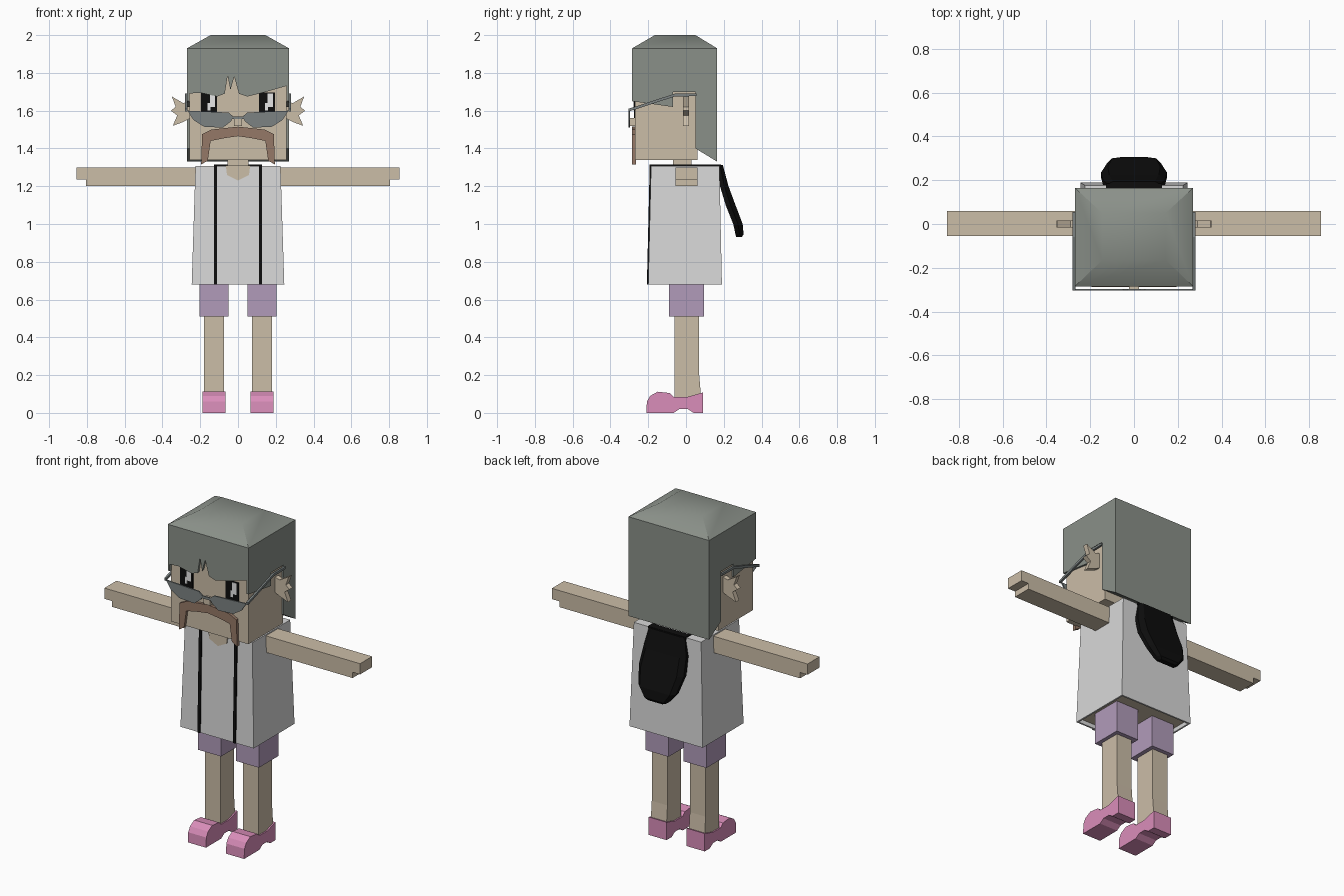
import bpy, bmesh, math
from mathutils import Vector

cube = bpy.data.objects.get("Cube")
if cube:
    bpy.data.objects.remove(cube, do_unlink=True)


def material(name, r, g, b):
    m = bpy.data.materials.new(name)
    m.use_nodes = True
    m.diffuse_color = (r, g, b, 1)
    m.node_tree.nodes["Principled BSDF"].inputs["Base Color"].default_value = (r, g, b, 1)
    return m


SKIN = material("skin", .60, .51, .39)
COAT = material("coat_white", .69, .69, .69)
HAIR = material("hair_grey", .255, .28, .25)
LENS = material("lens_grey", .20, .225, .225)
PURPLE = material("shorts_purple", .44, .33, .49)
PINK = material("shoe_pink", .70, .27, .49)
BROWN = material("moustache_brown", .30, .19, .135)
BLACK = material("black", .004, .004, .004)
WHITE = material("eye_white", .85, .85, .85)


def loft(name, rings, mat):
    """Skin a list of equal-length point rings and cap both ends."""
    bm = bmesh.new()
    loops = [[bm.verts.new(p) for p in ring] for ring in rings]
    n = len(loops[0])
    for a, b in zip(loops, loops[1:]):
        for i in range(n):
            j = (i + 1) % n
            bm.faces.new((a[i], a[j], b[j], b[i]))
    bm.faces.new(loops[0])
    bm.faces.new(loops[-1])
    bmesh.ops.recalc_face_normals(bm, faces=bm.faces)
    mesh = bpy.data.meshes.new(name)
    bm.to_mesh(mesh)
    bm.free()
    mesh.materials.append(mat)
    obj = bpy.data.objects.new(name, mesh)
    bpy.context.collection.objects.link(obj)
    return obj


def prism(name, pts, axis, a, b, mat):
    """Extrude an (x, z) outline along y, or a (y, z) outline along x."""
    def ring(t):
        return [(t, p, z) if axis == "x" else (p, t, z) for p, z in pts]
    return loft(name, [ring(a), ring(b)], mat)


def rect(x0, x1, y0, y1, z):
    return [(x0, y0, z), (x1, y0, z), (x1, y1, z), (x0, y1, z)]


def box(name, x0, x1, y0, y1, z0, z1, mat):
    return loft(name, [rect(x0, x1, y0, y1, z0), rect(x0, x1, y0, y1, z1)], mat)


def both(pts):
    """Complete a half outline by reflecting it across x = 0."""
    return pts + [(-x, z) for x, z in reversed(pts) if x != 0]


# Head and neck
box("head", -.258, .258, -.27, .06, 1.34, 1.85, SKIN)
box("neck", -.055, .055, -.07, .03, 1.28, 1.35, SKIN)
box("nose", -.022, .022, -.297, -.27, 1.52, 1.56, SKIN)

# Hair: crown, back and fringe
crown = loft("hair_crown", [rect(-.27, .27, -.285, .165, 1.8),
                            rect(-.27, .27, -.285, .165, 1.93),
                            rect(-.145, .145, -.165, .05, 2)], HAIR)
for o in bpy.context.selected_objects:
    o.select_set(False)
crown.select_set(True)
bpy.context.view_layer.objects.active = crown
bpy.ops.object.shade_smooth_by_angle(angle=math.radians(40))
prism("hair_back", [(.05, 1.4), (.165, 1.33), (.165, 1.8), (.05, 1.8)],
      "x", -.258, .258, HAIR)
prism("hair_fringe", [(-.27, 1.8), (-.27, 1.69), (-.2, 1.695), (-.11, 1.675),
                      (-.07, 1.69), (-.055, 1.785), (-.04, 1.71), (-.02, 1.78),
                      (.005, 1.69), (.05, 1.675), (.15, 1.70), (.27, 1.735),
                      (.27, 1.8)], "y", -.285, -.271, HAIR)

# Eyes with glints
for side, x in (("right", -.195), ("left", .11)):
    box("eye_" + side, x, x + .085, -.276, -.268, 1.56, 1.695, BLACK)
    box("eye_glint_" + side, x + .046, x + .074, -.278, -.272, 1.62, 1.69, WHITE)
    box("eye_spot_" + side, x + .034, x + .05, -.278, -.272, 1.6, 1.64, WHITE)

# Moustache
prism("moustache", both([(0, 1.515), (.05, 1.51), (.14, 1.50), (.19, 1.475),
                         (.195, 1.315), (.16, 1.335), (.145, 1.44), (.07, 1.455),
                         (0, 1.465)]), "y", -.287, -.265, BROWN)

# Glasses bridge
box("glasses_bridge", -.04, .04, -.304, -.296, 1.555, 1.57, LENS)

# Coat with a hollow hem
loft("coat", [rect(-.23, .23, -.185, .175, .71), rect(-.235, .235, -.19, .18, .68),
              rect(-.245, .245, -.2, .19, .68), rect(-.225, .225, -.185, .177, 1.308)], COAT)
box("lower_body", -.23, .23, -.184, .174, .70, .73, SKIN)
prism("neckline", both([(.065, 1.31), (.058, 1.26), (0, 1.23)]), "y", -.192, -.18, SKIN)

# Hood hanging at the back
hood = []
for z, y0, y1, w in ((1.312, .165, .195, .12), (1.2, .18, .225, .142),
                     (1.1, .21, .262, .15), (1.0, .25, .30, .125),
                     (.945, .262, .305, .08), (.93, .265, .295, .06)):
    m = (y0 + y1) / 2
    hood.append([(-w, y0, z), (w, y0, z), (w, m, z), (w * .8, y1, z),
                 (-w * .8, y1, z), (-w, m, z)])
loft("hood", hood, BLACK)
box("collar_band", -.125, .125, .14, .185, 1.30, 1.314, BLACK)

# Paired parts
for side, s in (("left", 1), ("right", -1)):
    def mx(pts):
        return [(s * x, z) for x, z in pts]

    prism("hair_side_" + side, [(-.285, 1.8), (-.285, 1.65), (-.07, 1.62), (-.07, 1.70),
                                (.05, 1.70), (.05, 1.4), (.165, 1.33), (.165, 1.8)],
          "x", s * .257, s * .27, HAIR)
    prism("ear_" + side, mx([(.25, 1.65), (.29, 1.64), (.35, 1.675), (.33, 1.62),
                             (.355, 1.60), (.322, 1.575), (.345, 1.52), (.29, 1.54),
                             (.25, 1.56)]), "y", -.015, .015, SKIN)
    prism("lens_" + side, mx([(.268, 1.60), (.05, 1.59), (.028, 1.572), (.035, 1.545),
                              (.08, 1.51), (.18, 1.515), (.235, 1.55)]),
          "y", -.304, -.296, LENS)
    prism("glasses_temple_" + side, [(-.304, 1.595), (-.06, 1.675), (.055, 1.677),
                                     (.055, 1.69), (-.06, 1.69), (-.304, 1.61)],
          "x", s * .268, s * .28, LENS)
    prism("arm_" + side, mx([(.2, 1.3), (.855, 1.3), (.855, 1.235), (.805, 1.235),
                             (.805, 1.2), (.2, 1.2)]), "y", -.055, .06, SKIN)
    prism("strap_" + side, [(-.207, .68), (-.192, 1.314), (.18, 1.314), (.18, 1.30),
                            (-.18, 1.30), (-.195, .68)],
          "x", s * .11, s * .127, BLACK)
    box("shorts_" + side, s * .05, s * .203, -.09, .095, .51, .73, PURPLE)
    loft("leg_" + side, [rect(s * .075, s * .18, -.06, .08, .08),
                         rect(s * .075, s * .18, -.06, .07, .2),
                         rect(s * .075, s * .18, -.06, .07, .53)], SKIN)
    prism("shoe_" + side, [(-.21, 0), (-.207, .06), (-.19, .09), (-.15, .112),
                           (-.085, .105), (-.065, .085), (.01, .085), (.09, .108),
                           (.09, 0), (.04, 0), (.01, .02), (-.035, .02), (-.065, 0)],
          "x", s * .067, s * .188, PINK)
